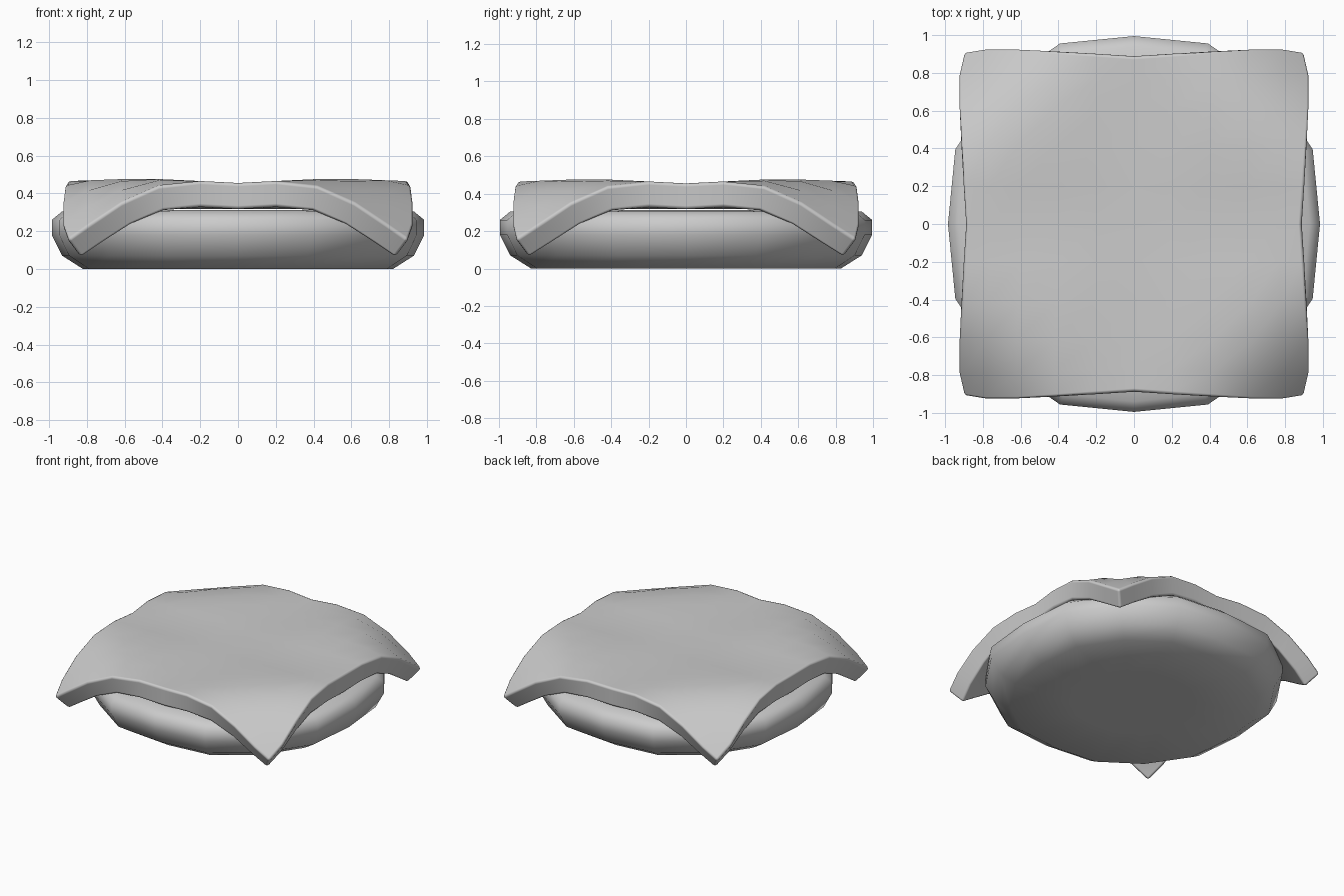
import bpy, bmesh, math

if "Cube" in bpy.data.objects:
    bpy.data.objects.remove(bpy.data.objects["Cube"])

def finish(name, bm):
    bmesh.ops.recalc_face_normals(bm, faces=bm.faces)
    me = bpy.data.meshes.new(name)
    bm.to_mesh(me)
    bm.free()
    ob = bpy.data.objects.new(name, me)
    bpy.context.collection.objects.link(ob)
    for p in me.polygons:
        p.use_smooth = True
    return ob

# Patty: lathed 16-sided disc, slightly squarish, rounded rim
profile = [(0.4, 0), (0.82, 0), (0.93, 0.07), (0.985, 0.18),
           (0.985, 0.26), (0.93, 0.305), (0.8, 0.312), (0.4, 0.312)]
swell = [1.01, 1.05, 1.045, 1.05]
bm = bmesh.new()
rings = []
for r, z in profile:
    ring = []
    for i in range(16):
        a = math.tau * i / 16
        k = r * swell[i % 4]
        ring.append(bm.verts.new((k * math.cos(a) * 0.99, k * math.sin(a), z)))
    rings.append(ring)
for lo, hi in zip(rings, rings[1:]):
    for i in range(16):
        j = (i + 1) % 16
        bm.faces.new((lo[i], lo[j], hi[j], hi[i]))
bm.faces.new(rings[0][::-1])
bm.faces.new(rings[-1])
finish("patty", bm)

# Cheese slice: grid draped so that the four corners hang down
half = [0.2, 0.42, 0.62, 0.79, 0.93]
steps = [-v for v in reversed(half)] + [0] + half

def drape(u, v):
    waist = lambda t: 0.955 + 0.045 * min(1, abs(t) / 0.6)
    x, y = u * waist(v), v * waist(u)
    if abs(u) > 0.9 and abs(v) > 0.9:
        x, y = x * 0.97, y * 0.98
    drop = 0.635 * max(0, abs(x) + abs(y) - 1.1) ** 2
    dip = 0.022 * max(math.exp(-(x / 0.25) ** 2), math.exp(-(y / 0.25) ** 2))
    return x, y, 0.477 - dip - drop

bm = bmesh.new()
grid = [[bm.verts.new(drape(u, v)) for u in steps] for v in steps]
n = len(steps)
for j in range(n - 1):
    for i in range(n - 1):
        bm.faces.new((grid[j][i], grid[j][i + 1], grid[j + 1][i + 1], grid[j + 1][i]))
cheese = finish("cheese_slice", bm)
if cheese.data.polygons[0].normal.z < 0:
    cheese.data.flip_normals()
solid = cheese.modifiers.new("thickness", 'SOLIDIFY')
solid.thickness = 0.138
solid.offset = -1
bev = cheese.modifiers.new("soft_edge", 'BEVEL')
bev.width = 0.018
bev.segments = 2
bev.limit_method = 'ANGLE'
bev.angle_limit = math.radians(50)
bev.harden_normals = True
